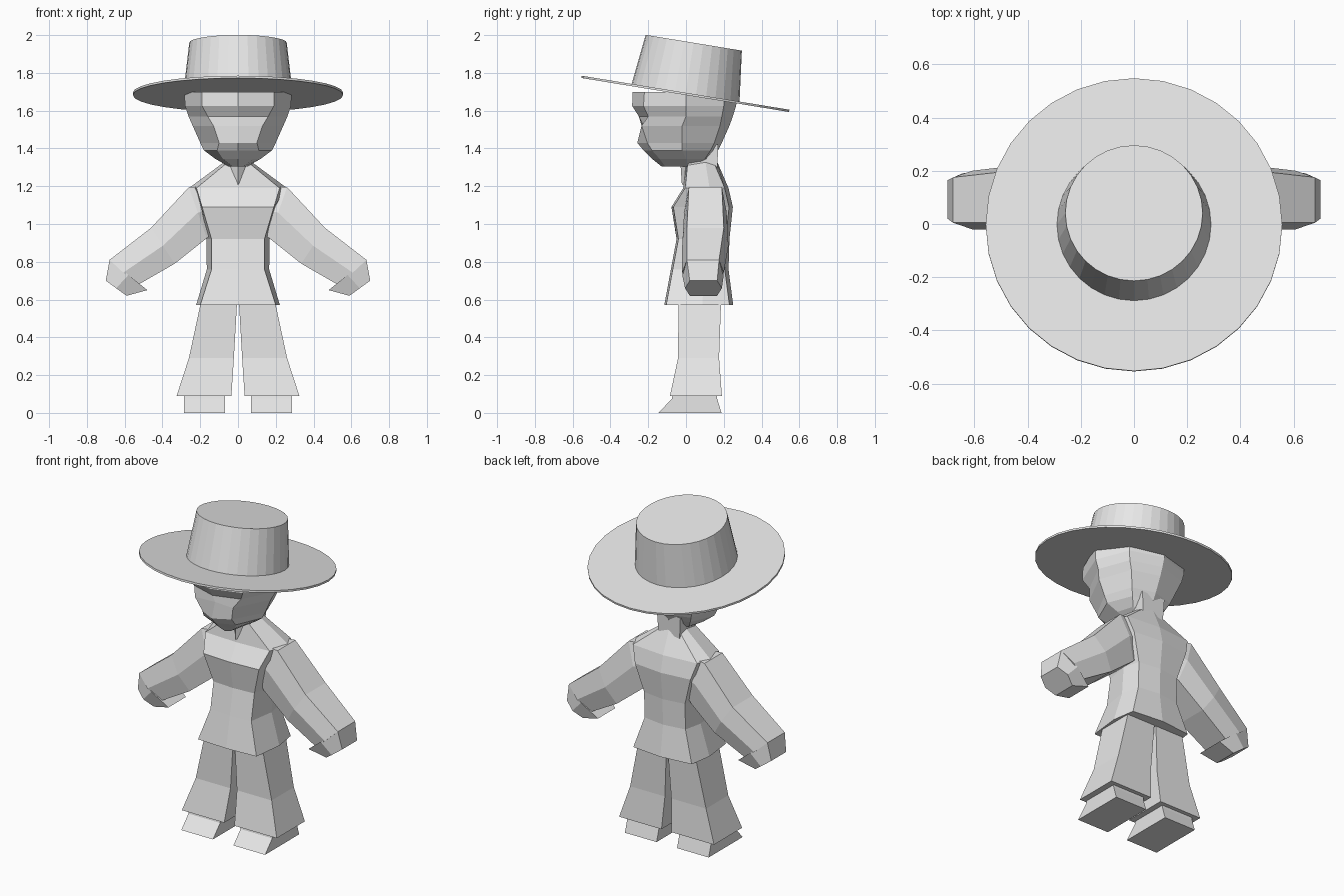
import bpy, bmesh, math
from mathutils import Matrix

if "Cube" in bpy.data.objects:
    bpy.data.objects.remove(bpy.data.objects["Cube"])

grey = bpy.data.materials.new("light grey")
grey.diffuse_color = (0.8, 0.8, 0.8, 1)
grey.use_nodes = True
grey.node_tree.nodes["Principled BSDF"].inputs["Base Color"].default_value = grey.diffuse_color


def loft(name, rings, mirrored=False, place=None):
    """Skin closed rings of points, cap both ends; optionally copy across x."""
    bm = bmesh.new()
    rows = [[bm.verts.new(p) for p in r] for r in rings]
    for a, b in zip(rows, rows[1:]):
        n = len(a)
        for i in range(n):
            bm.faces.new((a[i], a[(i + 1) % n], b[(i + 1) % n], b[i]))
    bm.faces.new(rows[0])
    bm.faces.new(rows[-1])
    if place:
        bm.transform(place)
    bmesh.ops.recalc_face_normals(bm, faces=bm.faces)
    me = bpy.data.meshes.new(name)
    bm.to_mesh(me)
    bm.free()
    me.materials.append(grey)
    ob = bpy.data.objects.new(name, me)
    bpy.context.collection.objects.link(ob)
    if mirrored:
        mod = ob.modifiers.new("mirror", 'MIRROR')
        mod.use_mirror_merge = False
    return ob


def sym(z, half):
    """Full ring from the half that runs front centre to back centre."""
    return [(x, y, z) for x, y in half] + [(-x, y, z) for x, y in half[-2:0:-1]]


def rect(x0, x1, y0, y1, z):
    return [(x0, y0, z), (x1, y0, z), (x1, y1, z), (x0, y1, z)]


def circle(r, z, n=32):
    return [(r * math.cos(2 * math.pi * i / n), r * math.sin(2 * math.pi * i / n), z)
            for i in range(n)]


# hat, tilted down towards the back
tilt = Matrix.Translation((0, -0.003, 1.69)) @ Matrix.Rotation(-math.radians(9.3), 4, 'X')
loft("hat_brim", [circle(0.557, -0.007), circle(0.557, 0.005)], place=tilt)
loft("hat_crown", [circle(0.29, 0.0), circle(0.258, 0.273)], place=tilt)

# head: brow, eye hollow, nose, jaw and chin rings
loft("head", [
    sym(1.305, [(0, -.13), (.03, -.11), (.05, 0), (.04, .05), (0, .1)]),
    sym(1.345, [(0, -.18), (.08, -.14), (.12, 0), (.09, .1), (0, .15)]),
    sym(1.39, [(0, -.225), (.11, -.18), (.18, -.02), (.12, .13), (0, .17)]),
    sym(1.43, [(0, -.258), (.10, -.205), (.20, -.02), (.14, .15), (0, .19)]),
    sym(1.52, [(0, -.225), (.13, -.235), (.24, -.02), (.17, .18), (0, .23)]),
    sym(1.57, [(0, -.25), (.16, -.20), (.262, 0), (.19, .19), (0, .248)]),
    sym(1.625, [(0, -.285), (.19, -.225), (.28, 0), (.20, .20), (0, .265)]),
    sym(1.70, [(0, -.283), (.19, -.22), (.285, 0), (.20, .20), (0, .277)]),
])

# neck and the pointed collar opening
loft("neck", [rect(-.07, .07, .01, .165, 1.25), rect(-.08, .08, .01, .17, 1.42)])
loft("collar_point", [
    [(0, -.022, 1.21), (.004, -.01, 1.21), (0, .03, 1.21), (-.004, -.01, 1.21)],
    [(0, -.03, 1.33), (.05, .0, 1.33), (0, .05, 1.33), (-.05, .0, 1.33)],
])

# flared jacket: height, front x, side x, front y, back y
jacket = [(.57, .20, .222, -.115, .25), (.76, .14, .165, -.08, .225),
          (.92, .14, .168, -.05, .23), (1.09, .19, .205, -.077, .248),
          (1.19, .22, .26, -.015, .225), (1.33, .05, .07, .0, .165)]
loft("jacket", [sym(z, [(0, f), (xf, f + .01), (xs, (f + b) / 2 + .02), (xf, b - .02), (0, b)])
                for z, xf, xs, f, b in jacket])


def arm_ring(tx, tz, bx, bz, f, b):
    """Six-sided sleeve section between a top and a bottom edge."""
    mx, mz, i = (tx + bx) / 2, (tz + bz) / 2, .025
    return [(tx, f + i, tz), (mx, f, mz), (bx, f + i, bz),
            (bx, b - i, bz), (mx, b, mz), (tx, b - i, tz)]


# arms, each with a blunt mitten hand
loft("arm", [arm_ring(.10, 1.20, .10, .98, .02, .19),
             arm_ring(.26, 1.195, .165, .925, -.01, .215),
             arm_ring(.46, .98, .335, .79, -.02, .225),
             arm_ring(.68, .81, .535, .675, -.02, .20)], mirrored=True)
loft("hand", [arm_ring(.68, .81, .48, .65, -.02, .20),
              arm_ring(.70, .70, .59, .62, -.005, .19)], mirrored=True)

# flared trouser legs and wedge shoes
loft("trouser_leg", [rect(.035, .325, -.085, .19, .09), rect(.022, .26, -.042, .175, .29),
                     rect(.006, .20, -.04, .185, .57), rect(.006, .13, -.02, .17, .70)],
     mirrored=True)
loft("shoe", [rect(.07, .287, -.145, .188, 0), rect(.07, .287, -.075, .165, .075),
              rect(.07, .287, -.07, .165, .10)], mirrored=True)
